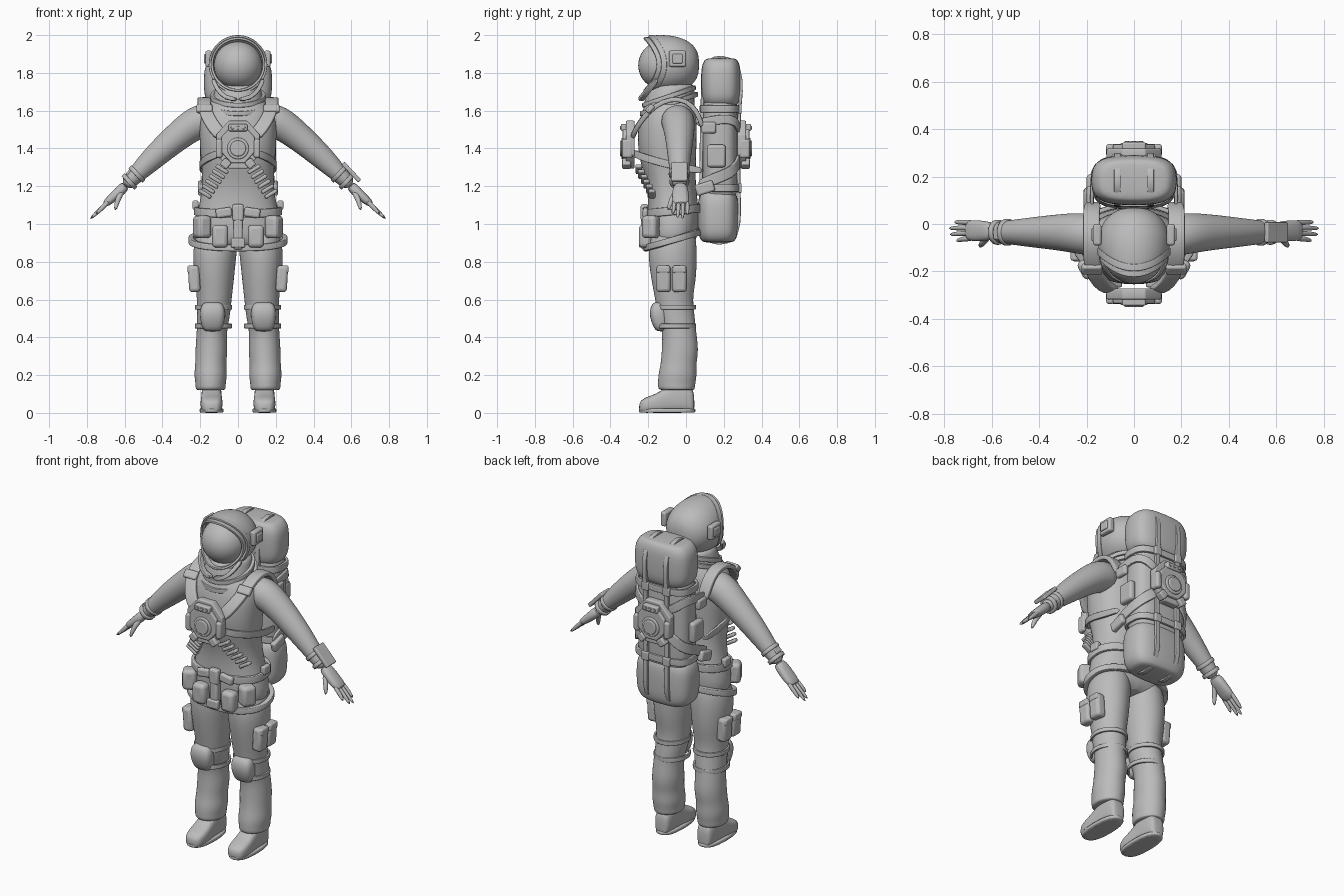
import bpy, bmesh
from math import sin, cos, pi, copysign
from mathutils import Vector, Matrix

cube = bpy.data.objects.get("Cube")
if cube:
    bpy.data.objects.remove(cube, do_unlink=True)

grey = bpy.data.materials.new("suit grey")
grey.use_nodes = True
grey.diffuse_color = (.5, .5, .5, 1)
grey.node_tree.nodes["Principled BSDF"].inputs["Base Color"].default_value = (.5, .5, .5, 1)
X, Y, Z = Vector((1, 0, 0)), Vector((0, 1, 0)), Vector((0, 0, 1))


def finish(name, bm, mirror=False, subdivide=0, bevel=0):
    """Turn a bmesh into a smooth shaded object with its modifiers."""
    bmesh.ops.recalc_face_normals(bm, faces=bm.faces)
    mesh = bpy.data.meshes.new(name)
    bm.to_mesh(mesh)
    bm.free()
    mesh.materials.append(grey)
    ob = bpy.data.objects.new(name, mesh)
    bpy.context.collection.objects.link(ob)
    bpy.ops.object.select_all(action='DESELECT')
    ob.select_set(True)
    bpy.context.view_layer.objects.active = ob
    bpy.ops.object.shade_smooth_by_angle(angle=pi / 3)
    if bevel:
        mod = ob.modifiers.new("Bevel", 'BEVEL')
        mod.width, mod.segments = bevel, 3
    if subdivide:
        mod = ob.modifiers.new("Subdivision", 'SUBSURF')
        mod.levels = mod.render_levels = subdivide
    if mirror:
        ob.modifiers.new("Mirror", 'MIRROR')
    return ob


def sweep(name, points, ref=X, axis=None, power=2, sides=16, closed=False,
          mirror=False, subdivide=1, reshape=None):
    """Skin superellipse rings (x, y, z, radius along ref, other radius)."""
    bm = bmesh.new()
    rings, count = [], len(points)
    for i, p in enumerate(points):
        before = points[i - 1] if closed or i else p
        after = points[(i + 1) % count] if closed or i < count - 1 else p
        t = axis or (Vector(after[:3]) - Vector(before[:3])).normalized()
        u = (ref - t * ref.dot(t)).normalized()
        w = t.cross(u)
        ring = []
        for k in range(sides):
            c, s = cos(2 * pi * k / sides), sin(2 * pi * k / sides)
            c = copysign(abs(c) ** (2 / power), c)
            s = copysign(abs(s) ** (2 / power), s)
            co = Vector(p[:3]) + u * c * p[3] + w * s * p[4]
            ring.append(bm.verts.new(reshape(co) if reshape else co))
        rings.append(ring)
    for i in range(count if closed else count - 1):
        a, b = rings[i], rings[(i + 1) % count]
        for k in range(sides):
            j = (k + 1) % sides
            bm.faces.new((a[k], a[j], b[j], b[k]))
    if not closed:
        bm.faces.new(rings[0])
        bm.faces.new(rings[-1])
    return finish(name, bm, mirror, subdivide)


def strap(name, path, width, thick=.008, ref=X, closed=False, mirror=True):
    """Flat webbing whose width runs along ref."""
    sweep(name, [(*p, width / 2, thick) for p in path], ref, power=6,
          closed=closed, mirror=mirror)


def oval(rx, ry, cy, z, tilt=0, power=2, steps=32):
    """Level or tilted loop around the body."""
    loop = []
    for k in range(steps):
        c, s = cos(2 * pi * k / steps), sin(2 * pi * k / steps)
        y = ry * copysign(abs(s) ** (2 / power), s)
        loop.append((rx * copysign(abs(c) ** (2 / power), c), cy + y, z + tilt * y))
    return loop


def box(name, loc, size, turn=0, about='Y', bevel=.012, mirror=True):
    bm = bmesh.new()
    frame = Matrix.Translation(loc) @ Matrix.Rotation(turn, 4, about) @ Matrix.Diagonal((*size, 1))
    bmesh.ops.create_cube(bm, size=1, matrix=frame)
    return finish(name, bm, mirror, bevel=bevel)


def disc(name, loc, radius, depth, sides=32, stretch=1, bevel=.006):
    """Round or many sided plate facing along y."""
    bm = bmesh.new()
    frame = (Matrix.Translation(loc) @ Matrix.Diagonal((1, 1, stretch, 1))
             @ Matrix.Rotation(pi / 2, 4, 'X') @ Matrix.Rotation(pi / sides, 4, 'Z'))
    bmesh.ops.create_cone(bm, cap_ends=True, segments=sides, radius1=radius,
                          radius2=radius, depth=depth, matrix=frame)
    return finish(name, bm, bevel=bevel)


# Body suit
sweep("torso", [(0, -.07, .86, .2, .11), (0, -.07, .95, .24, .135), (0, -.065, 1.05, .22, .14),
                (0, -.075, 1.2, .185, .125), (0, -.1, 1.35, .2, .155), (0, -.1, 1.5, .21, .16),
                (0, -.09, 1.6, .2, .145), (0, -.085, 1.66, .13, .12), (0, -.08, 1.7, .1, .1)],
      axis=Z, power=2.3, sides=20, subdivide=2)
sweep("leg", [(.11, -.065, 1, .1, .11), (.12, -.07, .88, .12, .13), (.125, -.07, .8, .115, .13),
              (.125, -.065, .7, .105, .12), (.125, -.065, .6, .093, .1), (.13, -.05, .5, .088, .1),
              (.14, -.035, .43, .08, .09), (.14, -.03, .33, .088, .1), (.145, -.04, .26, .082, .095),
              (.145, -.045, .2, .09, .105), (.145, -.05, .15, .08, .1), (.145, -.05, .12, .083, .1),
              (.145, -.04, .12, .05, .06)], axis=Z, mirror=True, subdivide=2)
sweep("boot", [(.14, y, h / 2, w, h / 2) for y, w, h in
               ((.045, .03, .09), (.03, .05, .15), (-.05, .055, .17), (-.1, .055, .14),
                (-.16, .06, .1), (-.21, .058, .085), (-.25, .04, .06))],
      axis=-Y, power=3, mirror=True, subdivide=2)
sweep("boot_sole", [(.14, -.1, z, .064, .152) for z in (0, .005, .02, .025)], axis=Z,
      power=2.6, mirror=True)
sweep("arm", [(.13, -.05, 1.56, .09, .09), (.22, -.04, 1.54, .09, .092), (.3, -.035, 1.48, .08, .08),
              (.4, -.035, 1.395, .068, .07), (.48, -.035, 1.32, .058, .06),
              (.55, -.035, 1.25, .048, .045), (.6, -.035, 1.2, .04, .035)],
      ref=Y, mirror=True, subdivide=2)

# Gloves
forearm = Vector((.72, 0, -.69))
for label, x, z, size in (("wrist_ring", .535, 1.265, .058), ("glove_ring", .575, 1.225, .054)):
    centre = Vector((x, -.035, z))
    sweep(label, [(*(centre + forearm * d), size, size * .95) for d in (-.012, -.01, .01, .012)],
          ref=Y, mirror=True)
sweep("palm", [(.59, -.03, 1.21, .036, .03), (.63, -.03, 1.17, .044, .028),
               (.68, -.028, 1.125, .046, .024), (.71, -.026, 1.1, .04, .016)],
      ref=Y, power=2.5, mirror=True)
for i, reach in enumerate((.75, .78, .785, .76)):
    y = -.062 + i * .023
    tip = (reach, y * 1.15, 1.1 - (reach - .69) * .8)
    sweep("finger", [(.68, y, 1.125, .012, .014), (.72, y, 1.085, .012, .013), (*tip, .008, .009)],
          ref=Y, sides=10, mirror=True)
sweep("thumb", [(.61, -.045, 1.18, .018, .018), (.64, -.08, 1.125, .015, .015),
                (.65, -.095, 1.07, .009, .009)], ref=Y, sides=10, mirror=True)
box("wrist_display", (.6, -.035, 1.275), (.13, .085, .022), .82, bevel=.006, mirror=False)
box("wrist_control", (-.57, -.04, 1.275), (.05, .05, .025), -.8, bevel=.006, mirror=False)


# Helmet shell with the brow and chin pulled forward
def pull_forward(co):
    front = min(max((.05 - co.y) / .18, 0), 1)
    return Vector((co.x, co.y - .07 * front * ((co.z - 1.845) / .155) ** 2, co.z))


sweep("helmet_shell", [(0, y, 1.845, r * .97, r) for y, r in
                       ((.07, .04), (.05, .095), (.01, .135), (-.04, .155), (-.09, .158),
                        (-.13, .153), (-.135, .135), (-.1, .12))],
      axis=-Y, sides=24, subdivide=2, reshape=pull_forward)
for label, r, y in (("visor_rim", .138, -.14), ("brow_rim", .149, -.115)):
    rim = [(r * cos(a), y - .07 * sin(a) ** 2, 1.845 + r * sin(a))
           for a in (2 * pi * k / 32 for k in range(32))]
    strap(label, rim, .03, .007, ref=Y, closed=True, mirror=False)
bm = bmesh.new()
bmesh.ops.create_uvsphere(bm, u_segments=32, v_segments=20, radius=.128,
                          matrix=Matrix.Translation((0, -.125, 1.84)))
finish("visor", bm)
box("ear_unit", (.155, -.045, 1.875), (.035, .09, .085), bevel=.01)
box("ear_cap", (.17, -.045, 1.875), (.02, .055, .05), bevel=.006)
strap("chin_guard", [(.135, -.15, 1.77), (.11, -.2, 1.71), (.065, -.235, 1.665), (0, -.24, 1.66)],
      .03, .012, ref=Y)

# Neck collar
sweep("collar", [(0, -.085, 1.58, .165, .14), (0, -.09, 1.65, .14, .135), (0, -.08, 1.71, .125, .13),
                 (0, -.07, 1.75, .115, .12)], axis=Z, subdivide=2)
for r, z in ((.15, 1.635), (.137, 1.675)):
    strap("collar_ring", oval(r, r * .97, -.09, z, .35), .025, .01, ref=Z, closed=True, mirror=False)

# Shoulder harness and ribbed waist bands
strap("shoulder_strap", [(.17, .09, 1.5), (.18, .06, 1.6), (.18, 0, 1.655), (.18, -.08, 1.665),
                         (.18, -.16, 1.63), (.165, -.22, 1.57), (.12, -.27, 1.5), (.08, -.28, 1.46)],
      .07, .014)
box("shoulder_buckle", (.178, -.19, 1.61), (.085, .03, .05), -.75, 'X', bevel=.01)
strap("side_strap", [(.08, -.28, 1.38), (.14, -.25, 1.36), (.195, -.15, 1.33), (.2, -.03, 1.3),
                     (.18, .1, 1.28)], .04, ref=Z)
for i in range(6):
    f = i / 5
    box("waist_rib", (.085 + .09 * f, -.25 + .07 * f, 1.29 - .13 * f), (.075, .035, .02), -.55, bevel=.008)


# Control units on the chest and on the pack
def control_unit(place, y, out):
    def at(d):
        return y + out * d
    z = 1.42
    disc(place + "_base", (0, at(.015), z), .125, .045, 8, 1.1)
    disc(place + "_plate", (0, at(.035), z), .095, .04, 8, 1.1)
    disc(place + "_dial_ring", (0, at(.05), z - .02), .057, .025)
    disc(place + "_dial", (0, at(.06), z - .02), .042, .02)
    box(place + "_top_panel", (0, at(.045), z + .09), (.1, .04, .038), bevel=.008, mirror=False)
    box(place + "_side_pod", (.1, at(.03), z - .02), (.035, .055, .1), bevel=.012)
    box(place + "_lower_clip", (.065, at(.035), z - .1), (.045, .045, .045), -.7, bevel=.008)
    for x in (-.03, 0, .03):
        disc(place + "_button", (x, at(.066), z + .09), .009, .008, 12, bevel=.002)


control_unit("chest_unit", -.28, -1)
control_unit("pack_unit", .28, 1)

# Backpack in three padded sections
for label, low, high, wide, deep, cy in (("pack_top", 1.62, 1.88, .18, .105, .185),
                                         ("pack_middle", 1.12, 1.68, .168, .095, .18),
                                         ("pack_bottom", .9, 1.18, .178, .108, .17)):
    edge = .05
    levels = ((low, .72), (low + .015, .86), (low + edge, 1), ((low + high) / 2, 1.02),
              (high - edge, 1), (high - .015, .86), (high, .72))
    sweep(label, [(0, cy, z, wide * s, deep * s) for z, s in levels], axis=Z, power=3,
          sides=20, subdivide=2)
pack_loop = [(.07, y, z) for y, z in
             ((.29, 1.82), (.295, 1.7), (.28, 1.6), (.278, 1.4), (.278, 1.2), (.285, 1.05),
              (.275, .96), (.23, .895), (.12, .895), (.075, .97), (.08, 1.3), (.085, 1.7),
              (.1, 1.84), (.14, 1.885), (.23, 1.885))]
strap("pack_strap", pack_loop, .028, .009, closed=True)
for z in (1.19, 1.61):
    strap("pack_band", oval(.172, .1, .18, z, power=3), .04, closed=True, ref=Z, mirror=False)
    box("pack_buckle", (.07, .285, z), (.045, .02, .05), bevel=.006)
strap("pack_lower_wing", [(.07, .28, 1.36), (.13, .275, 1.31), (.175, .235, 1.27), (.185, .15, 1.24),
                          (.185, .06, 1.2)], .06, ref=Z)
strap("pack_upper_wing", [(.07, .28, 1.49), (.13, .275, 1.53), (.172, .235, 1.56), (.18, .15, 1.55),
                          (.175, .05, 1.53)], .05, ref=Z)
box("upper_clip", (.185, .12, 1.51), (.03, .08, .06))
box("lower_clip", (.195, .1, 1.19), (.035, .1, .06), .3, 'X')
box("pack_side_pouch", (.18, .16, 1.36), (.04, .1, .12), bevel=.015)

# Belt, hem and pouches
strap("belt", oval(.225, .145, -.065, 1.07, .1, 2.3), .045, .01, ref=Z, closed=True, mirror=False)
strap("hip_hem", oval(.25, .142, -.07, .915, .3, 2.3), .035, .014, ref=Z, closed=True, mirror=False)
box("belt_buckle", (0, -.22, 1.06), (.06, .04, .09), mirror=False)
box("front_flap", (0, -.215, .95), (.05, .045, .17), mirror=False)
box("flap_clip", (0, -.235, .9), (.075, .03, .05), bevel=.008, mirror=False)
box("belt_flap", (.075, -.215, 1.06), (.085, .03, .05), .15)
box("front_pouch", (.095, -.215, .935), (.085, .07, .12), bevel=.022)
box("hip_pouch", (.19, -.185, .985), (.08, .085, .12), -.5, 'Z', bevel=.022)
box("hip_strap_clip", (.225, -.06, 1.1), (.03, .06, .05), bevel=.008)
for y in (-.12, -.035):
    box("thigh_pouch", (.232, y, .71), (.06, .078, .14), .06, bevel=.018)
    box("thigh_pouch_flap", (.24, y, .76), (.055, .07, .04), bevel=.01)

# Knee pads
sweep("knee_pad", [(.135, -.125, .43, .04, .03), (.135, -.132, .45, .058, .04),
                   (.135, -.145, .51, .068, .05), (.135, -.145, .56, .066, .045),
                   (.135, -.14, .59, .045, .03)], axis=Z, power=3, mirror=True)
for z in (.46, .56):
    strap("knee_strap", [(.13 + x * .093, -.055 + y * .102, z) for x, y, _ in oval(1, 1, 0, 0)],
          .025, .006, ref=Z, closed=True)
